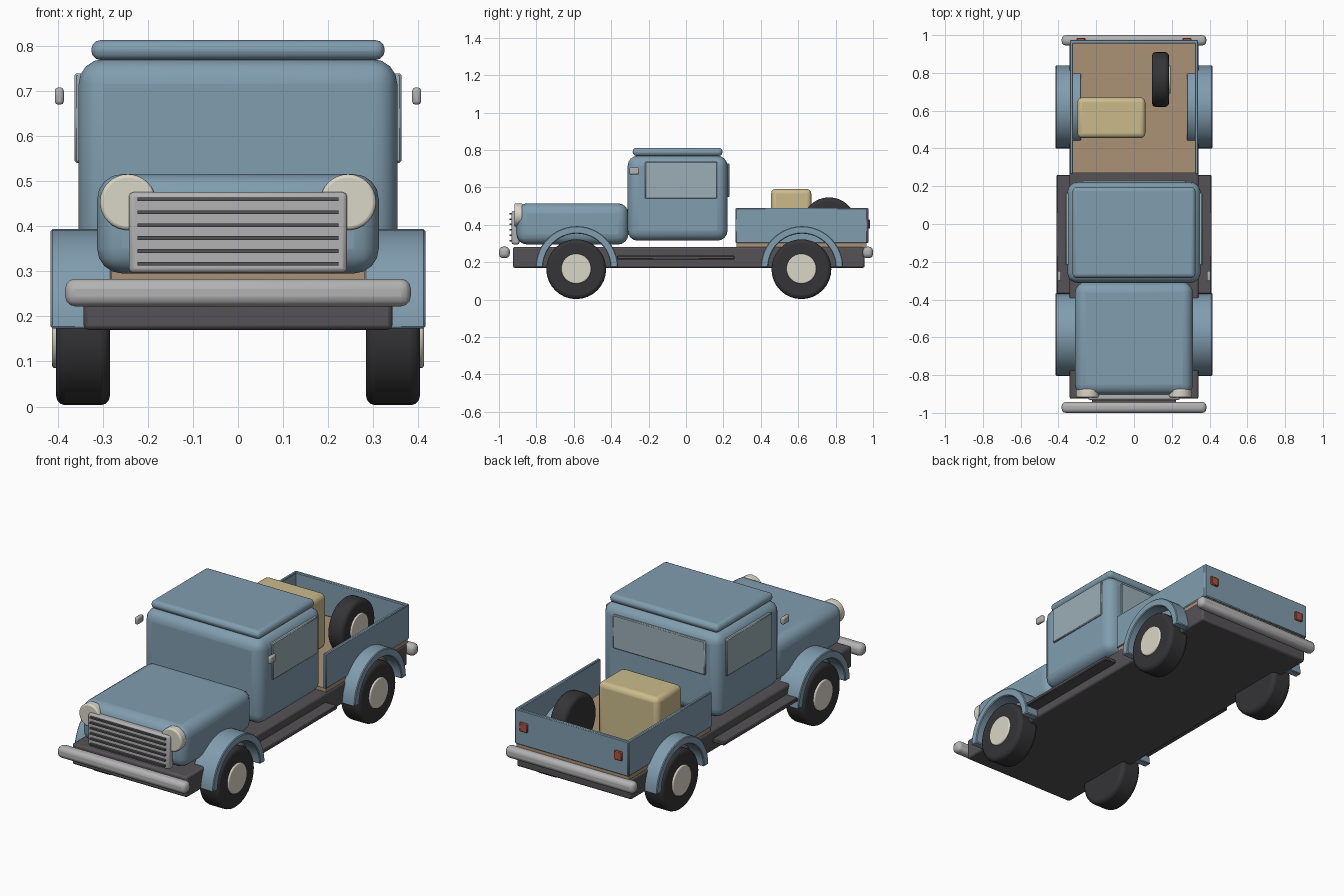
import bpy, math
from mathutils import Matrix

if "Cube" in bpy.data.objects:
    bpy.data.objects.remove(bpy.data.objects["Cube"])


def material(name, r, g, b):
    m = bpy.data.materials.new(name)
    m.diffuse_color = (r, g, b, 1)
    m.use_nodes = True
    m.node_tree.nodes["Principled BSDF"].inputs["Base Color"].default_value = m.diffuse_color
    return m


BLUE = material("blue_paint", 0.22, 0.34, 0.43)
DARK = material("dark_metal", 0.09, 0.085, 0.09)
RUBBER = material("rubber", 0.035, 0.035, 0.038)
CREAM = material("cream", 0.70, 0.67, 0.57)
WOOD = material("wood", 0.41, 0.29, 0.18)
CLOTH = material("straw", 0.60, 0.50, 0.26)
RED = material("red", 0.45, 0.08, 0.05)
GLASS = material("glass", 0.33, 0.43, 0.47)
CHROME = material("chrome", 0.45, 0.45, 0.45)


def finish(ob, name, mat, bevel, segments):
    ob.name = name
    ob.data.materials.append(mat)
    if bevel:
        mod = ob.modifiers.new("bevel", 'BEVEL')
        mod.width = bevel
        mod.segments = segments
        mod.limit_method = 'ANGLE'
        mod.angle_limit = math.radians(40)
    for o in bpy.context.selected_objects:
        o.select_set(False)
    ob.select_set(True)
    bpy.context.view_layer.objects.active = ob
    bpy.ops.object.shade_smooth_by_angle(angle=math.radians(35))
    return ob


def box(name, x, y, z, mat, bevel=0.0, segments=3):
    """Box from (min, max) ranges on each axis."""
    bpy.ops.mesh.primitive_cube_add(size=1)
    ob = bpy.context.object
    size = [r[1] - r[0] for r in (x, y, z)]
    mid = [(r[0] + r[1]) / 2 for r in (x, y, z)]
    ob.data.transform(Matrix.Diagonal((*size, 1)))
    ob.location = mid
    return finish(ob, name, mat, bevel, segments)


def disc(name, axis, span, centre, radius, mat, bevel=0.0):
    """Cylinder along x or y; span is its range on that axis."""
    mid = (span[0] + span[1]) / 2
    bpy.ops.mesh.primitive_cylinder_add(vertices=32, radius=radius, depth=span[1] - span[0])
    ob = bpy.context.object
    if axis == 'X':
        ob.data.transform(Matrix.Rotation(math.pi / 2, 4, 'Y'))
        ob.location = (mid, centre[0], centre[1])
    else:
        ob.data.transform(Matrix.Rotation(math.pi / 2, 4, 'X'))
        ob.location = (centre[0], mid, centre[1])
    return finish(ob, name, mat, bevel, 3)


def span(side, a, b):
    return tuple(sorted((side * a, side * b)))


def fender(name, side, yc):
    """Half ring over a wheel."""
    n, verts, faces = 24, [], []
    for i in range(n + 1):
        a = math.pi * i / n
        for x, r in ((0.28, 0.18), (0.415, 0.18), (0.415, 0.22), (0.28, 0.22)):
            verts.append((side * x, yc + r * math.cos(a), 0.173 + r * math.sin(a)))
    for i in range(n):
        for k in range(4):
            j = (k + 1) % 4
            faces.append((4 * i + k, 4 * i + j, 4 * i + 4 + j, 4 * i + 4 + k))
    faces += [(3, 2, 1, 0), (4 * n, 4 * n + 1, 4 * n + 2, 4 * n + 3)]
    if side > 0:
        faces = [f[::-1] for f in faces]
    me = bpy.data.meshes.new(name)
    me.from_pydata(verts, [], faces)
    # make normals point outward
    import bmesh
    bm = bmesh.new()
    bm.from_mesh(me)
    bmesh.ops.recalc_face_normals(bm, faces=bm.faces)
    bm.to_mesh(me)
    bm.free()
    ob = bpy.data.objects.new(name, me)
    bpy.context.collection.objects.link(ob)
    return finish(ob, name, BLUE, 0.004, 1)


# Frame and bumpers
box("chassis", (-0.342, 0.342), (-0.925, 0.955), (0.17, 0.282), DARK, 0.01, 2)
box("front_bumper", (-0.383, 0.383), (-1.0, -0.942), (0.222, 0.283), CHROME, 0.022)
box("rear_bumper", (-0.383, 0.383), (0.945, 1.0), (0.222, 0.283), CHROME, 0.022)

# Body
box("hood", (-0.312, 0.312), (-0.905, -0.308), (0.295, 0.515), BLUE, 0.055, 4)
box("cab", (-0.353, 0.353), (-0.312, 0.222), (0.315, 0.77), BLUE, 0.055, 4)
box("roof", (-0.325, 0.325), (-0.285, 0.195), (0.768, 0.812), BLUE, 0.02, 3)
box("rear_window", (-0.275, 0.275), (0.21, 0.232), (0.548, 0.728), GLASS, 0.004, 1)

# Grille with six slats
box("grille", (-0.242, 0.242), (-0.932, -0.89), (0.296, 0.475), CHROME, 0.01, 2)
for i in range(6):
    z = 0.316 + i * 0.0287
    box("grille_slat", (-0.223, 0.223), (-0.944, -0.925), (z - 0.004, z + 0.004), DARK)

# Cargo bed
box("bed_floor", (-0.335, 0.335), (0.27, 0.965), (0.275, 0.302), WOOD)
box("tailgate", (-0.338, 0.338), (0.955, 0.975), (0.302, 0.49), BLUE, 0.004, 1)
box("cargo_bale", (-0.30, 0.06), (0.455, 0.67), (0.30, 0.592), CLOTH, 0.025)
disc("spare_tire", 'X', (0.095, 0.185), (0.765, 0.402), 0.145, RUBBER, 0.02)
disc("spare_hub", 'X', (0.15, 0.193), (0.765, 0.402), 0.075, CREAM, 0.005)

# Paired parts on each side
for s, label in ((-1, "left"), (1, "right")):
    for yc, end in ((-0.587, "front"), (0.617, "rear")):
        disc(f"{end}_{label}_tire", 'X', span(s, 0.284, 0.403), (yc, 0.163), 0.16, RUBBER, 0.02)
        disc(f"{end}_{label}_hubcap", 'X', span(s, 0.36, 0.412), (yc, 0.165), 0.08, CREAM, 0.006)
        fender(f"{end}_{label}_fender", s, yc + 0.003)
    box(f"{label}_running_board", span(s, 0.32, 0.41), (-0.37, 0.26), (0.215, 0.235), DARK, 0.004, 1)
    box(f"{label}_bed_side", span(s, 0.322, 0.34), (0.265, 0.97), (0.302, 0.49), BLUE, 0.004, 1)
    box(f"{label}_door_window", span(s, 0.34, 0.362), (-0.218, 0.166), (0.54, 0.738), GLASS, 0.004, 1)
    box(f"{label}_mirror", span(s, 0.386, 0.406), (-0.303, -0.25), (0.669, 0.707), CHROME, 0.007, 2)
    box(f"{label}_tail_light", span(s, 0.258, 0.305), (0.965, 0.985), (0.38, 0.428), RED, 0.004, 1)
    disc(f"{label}_headlight", 'Y', (-0.918, -0.873), (s * 0.244, 0.453), 0.062, CREAM, 0.008)
